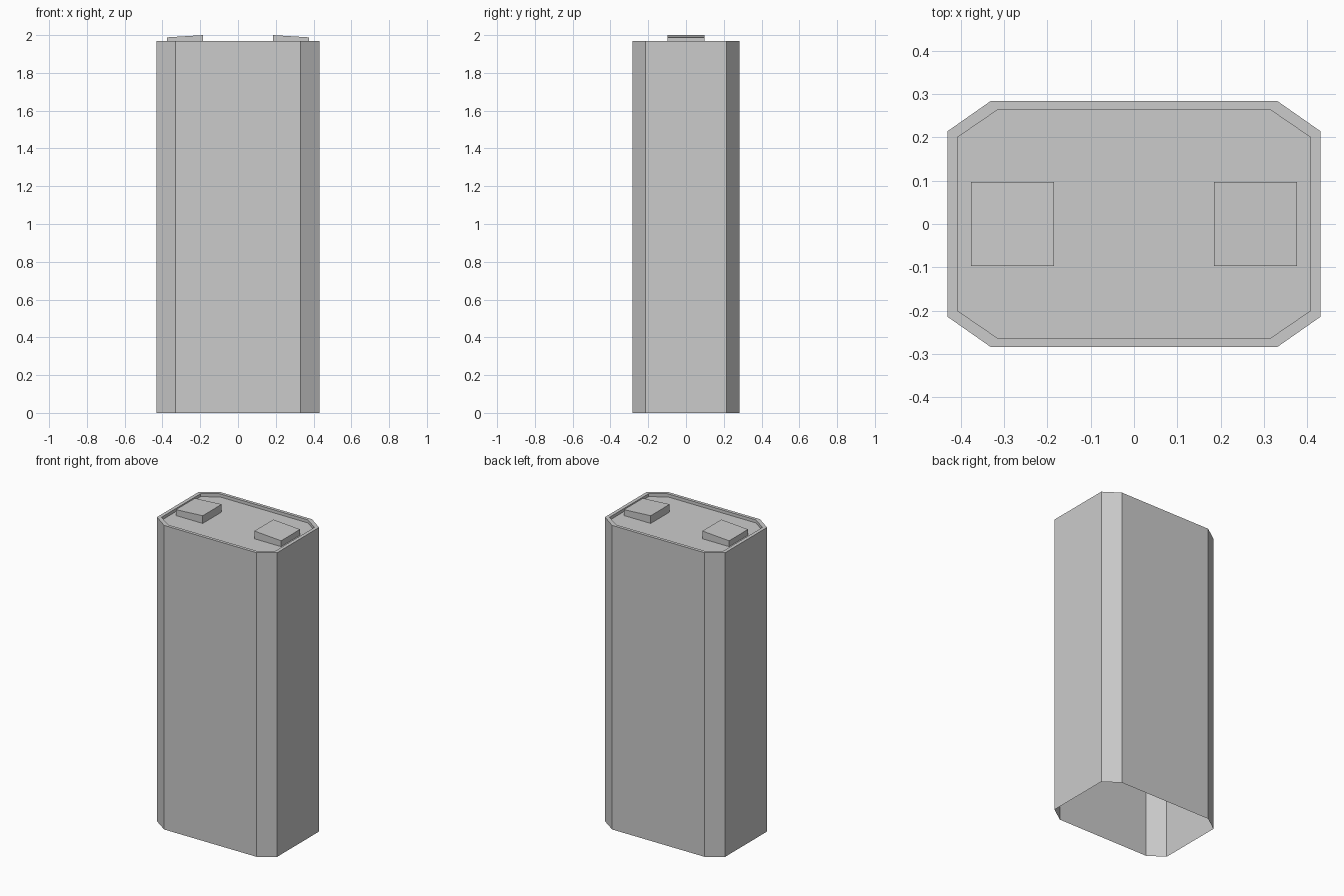
import bpy, bmesh

if "Cube" in bpy.data.objects:
    bpy.data.objects.remove(bpy.data.objects["Cube"])


def make_object(name, bm):
    bmesh.ops.recalc_face_normals(bm, faces=bm.faces)
    mesh = bpy.data.meshes.new(name)
    bm.to_mesh(mesh)
    bm.free()
    obj = bpy.data.objects.new(name, mesh)
    bpy.context.collection.objects.link(obj)
    return obj


def octagon(bm, x, y, cx, cy, z):
    # rectangle with cut corners, counter-clockwise
    pts = [(cx, -y), (x, -cy), (x, cy), (cx, y),
           (-cx, y), (-x, cy), (-x, -cy), (-cx, -y)]
    return [bm.verts.new((px, py, z)) for px, py in pts]


def bridge(bm, a, b):
    n = len(a)
    for i in range(n):
        j = (i + 1) % n
        bm.faces.new((a[i], a[j], b[j], b[i]))


# Casing: open-bottomed shell, flat rim, recessed lid
TOP, LID = 1.97, 1.95
bm = bmesh.new()
outer, inner = (0.431, 0.284, 0.331, 0.214), (0.408, 0.263, 0.316, 0.2)
rings = [octagon(bm, *outer, 0), octagon(bm, *outer, TOP),
         octagon(bm, *inner, TOP), octagon(bm, *inner, LID)]
for lower, upper in zip(rings, rings[1:]):
    bridge(bm, lower, upper)
bm.faces.new(rings[-1])
make_object("casing", bm)

# Contact pads: wedges sloping down towards the outside
for side, name in ((-1, "left_contact"), (1, "right_contact")):
    bm = bmesh.new()
    profile = [(0.185, LID), (0.377, LID), (0.377, 1.988), (0.185, 2.0)]
    front, back = ([bm.verts.new((side * x, y, z)) for x, z in profile]
                   for y in (-0.097, 0.097))
    bridge(bm, front, back)
    bm.faces.new(front)
    bm.faces.new(back[::-1])
    make_object(name, bm)
